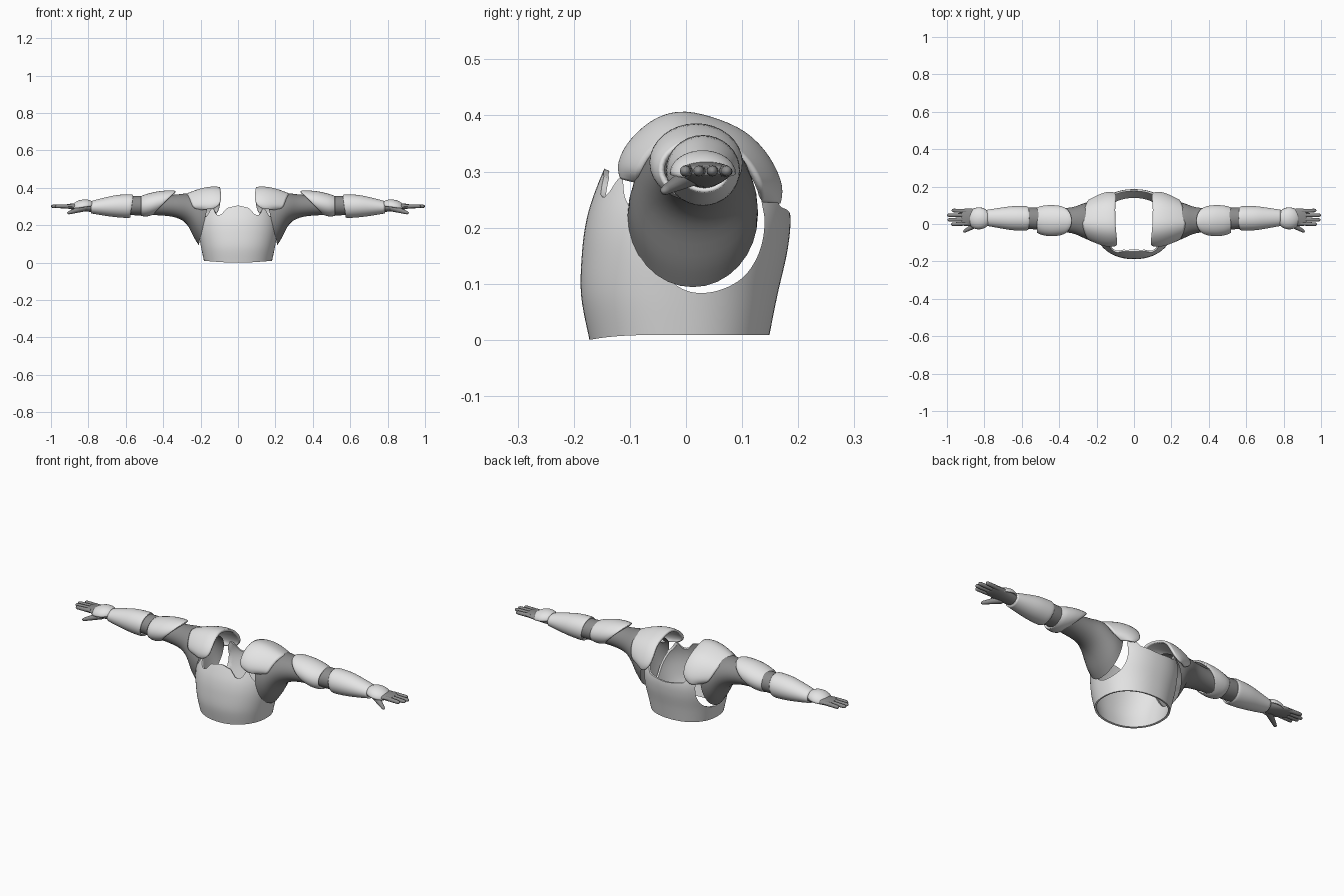
import bpy, bmesh, math
from mathutils import Vector

if "Cube" in bpy.data.objects:
    bpy.data.objects.remove(bpy.data.objects["Cube"])


def material(name, value):
    m = bpy.data.materials.new(name)
    m.diffuse_color = (value, value, value, 1)
    m.use_nodes = True
    m.node_tree.nodes["Principled BSDF"].inputs["Base Color"].default_value = m.diffuse_color
    return m


ARMOR = material("light grey armor", 0.78)
SUIT = material("dark grey undersuit", 0.26)


def spline(pts, n, closed=False):
    """Catmull-Rom through tuples of any length, n steps per span."""
    k, out = len(pts), []
    get = (lambda i: pts[i % k]) if closed else (lambda i: pts[max(0, min(k - 1, i))])
    for i in range(k if closed else k - 1):
        for s in range(n):
            t = s / n
            out.append(tuple(
                0.5 * (2 * b + (c - a) * t + (2 * a - 5 * b + 4 * c - d) * t * t
                       + (3 * b - a - 3 * c + d) * t ** 3)
                for a, b, c, d in zip(get(i - 1), get(i), get(i + 1), get(i + 2))))
    if not closed:
        out.append(tuple(pts[-1]))
    return out


def lerp(table, v):
    """Smooth-stepped lookup in a list of (key, value)."""
    for (a, p), (b, q) in zip(table, table[1:]):
        if v <= b:
            t = max(0, (v - a) / (b - a))
            return p + (q - p) * t * t * (3 - 2 * t)
    return table[-1][1]


def grid(name, rows, mat, wrap=True, caps=False, thick=0, subsurf=0, mirror=True):
    """Skin rows of points into a sheet or tube, with optional thickness and mirroring."""
    bm = bmesh.new()
    vs = [[bm.verts.new(p) for p in r] for r in rows]
    n = len(rows[0])
    for a, b in zip(vs, vs[1:]):
        for j in range(n if wrap else n - 1):
            k = (j + 1) % n
            bm.faces.new((a[j], a[k], b[k], b[j]))
    if caps:
        bm.faces.new(vs[0][::-1])
        bm.faces.new(vs[-1])
    return finish(name, bm, mat, thick, subsurf, mirror)


def finish(name, bm, mat, thick=0, subsurf=0, mirror=True):
    bmesh.ops.recalc_face_normals(bm, faces=bm.faces)
    me = bpy.data.meshes.new(name)
    bm.to_mesh(me)
    bm.free()
    me.materials.append(mat)
    ob = bpy.data.objects.new(name, me)
    bpy.context.collection.objects.link(ob)
    if subsurf:
        m = ob.modifiers.new("round", "SUBSURF")
        m.levels = m.render_levels = subsurf
    if thick:
        m = ob.modifiers.new("thickness", "SOLIDIFY")
        m.thickness, m.offset = thick, -1
    if mirror:
        ob.modifiers.new("other side", "MIRROR")
    select(ob)
    bpy.ops.object.shade_smooth_by_angle(angle=math.radians(40))
    return ob


def select(ob):
    bpy.ops.object.select_all(action='DESELECT')
    ob.select_set(True)
    bpy.context.view_layer.objects.active = ob


def limb(name, stations, mat, n=4, sides=32, **kw):
    """Tube along x. Stations are (x, cy, cz, ry, rz, lean), lean shifts x at the top."""
    rows = []
    for x, cy, cz, ry, rz, lean in spline(stations, n):
        rows.append([(x + lean * math.sin(a), cy + ry * math.cos(a), cz + rz * math.sin(a))
                     for a in (2 * math.pi * i / sides for i in range(sides))])
    return grid(name, rows, mat, **kw)


# Chest shell: hollow torso with a scalloped neckline
front_top = [(0, .305), (.045, .295), (.085, .255), (.10, .255), (.135, .295), (.3, .31)]
back_top = [(0, .225), (.08, .235), (.13, .285), (.3, .32)]
# (z, half width, front y, back y)
sections = spline([(0, .18, -.172, .147), (.08, .197, -.187, .163), (.16, .212, -.185, .181),
                   (.22, .214, -.176, .186), (.27, .205, -.16, .176), (.33, .185, -.135, .15)], 8)


def section(z):
    for p, q in zip(sections, sections[1:]):
        if z <= q[0]:
            t = (z - p[0]) / (q[0] - p[0])
            return [a + (b - a) * t for a, b in zip(p, q)]
    return sections[-1]


rows = []
for i in range(25):
    row = []
    for j in range(96):
        a = 2 * math.pi * j / 96
        c, s = math.cos(a), math.sin(a)
        top = lerp(front_top if s < 0 else back_top, abs(.2 * c))
        low = .009 * (1 - max(0, -s) ** 3)
        z = low + (top - low) * i / 24
        _, w, f, b = section(z)
        x = w * math.copysign(abs(c) ** .9, c)
        y = (f + b) / 2 + (b - f) / 2 * math.copysign(abs(s) ** .9, s)
        row.append((x, y, z))
    rows.append(row)
chest = grid("chest_shell", rows, ARMOR, thick=.01, mirror=False)

# Armholes: one prism cut through both sides
hole = spline([(-.112, .45), (-.112, .28), (-.10, .235), (-.075, .18), (-.04, .12), (0, .088),
               (.05, .086), (.10, .11), (.13, .155), (.14, .21), (.132, .27), (.12, .45)], 6)
bm = bmesh.new()
face = bm.faces.new([bm.verts.new((-.4, y, z)) for y, z in hole])
ext = bmesh.ops.extrude_face_region(bm, geom=[face])
bmesh.ops.translate(bm, vec=(.8, 0, 0),
                    verts=[v for v in ext["geom"] if isinstance(v, bmesh.types.BMVert)])
cutter = finish("armhole_cutter", bm, ARMOR, mirror=False)
cutter.hide_render = True
m = chest.modifiers.new("armholes", "BOOLEAN")
m.operation, m.solver, m.object = 'DIFFERENCE', 'EXACT', cutter
select(chest)
for mod in [m.name for m in chest.modifiers if m.type in {'SOLIDIFY', 'BOOLEAN'}]:
    bpy.ops.object.modifier_apply(modifier=mod)
bpy.data.objects.remove(cutter)
bpy.ops.object.shade_smooth_by_angle(angle=math.radians(40))

# Undersuit sleeve: flared and open at the torso, running to the wrist
limb("sleeve", [(.180, .012, .222, .116, .128, -.03), (.215, .014, .245, .112, .112, -.02),
                (.27, .018, .288, .092, .082, -.005), (.33, .02, .302, .07, .062, 0),
                (.42, .022, .306, .06, .053, 0), (.54, .03, .305, .058, .052, 0),
                (.64, .033, .305, .052, .048, 0), (.78, .033, .297, .033, .027, 0)], SUIT)

# Shoulder plate: saddle over the shoulder, stations are (y, z, inner x, outer x)
arch = [(-.122, .288, .135, .205), (-.128, .312, .10, .24), (-.112, .352, .09, .252),
        (-.068, .395, .093, .265), (-.015, .414, .098, .275), (.045, .404, .10, .272),
        (.11, .376, .10, .262), (.155, .328, .095, .25), (.178, .275, .105, .232),
        (.174, .243, .135, .195)]
rows = []
for y, z, x0, x1 in spline(arch, 2):
    row = []
    for i in range(9):
        v = i / 8
        k = 1 - .27 * v ** 1.8 - .05 * (1 - v) ** 4
        row.append((x0 + (x1 - x0) * v, .025 + (y - .025) * k, .25 + (z - .25) * k))
    rows.append(row)
grid("shoulder_plate", rows, ARMOR, wrap=False, thick=.012, subsurf=1)

# Upper arm plate: cuff with a slanted inner edge
limb("upper_arm_plate", [(.395, .018, .319, .076, .063, -.062), (.41, .018, .319, .081, .067, -.055),
                         (.45, .018, .315, .083, .067, -.03), (.49, .019, .308, .078, .061, -.01),
                         (.518, .021, .303, .068, .053, 0)], ARMOR, thick=.01)

# Forearm plate
limb("forearm_plate", [(.568, .030, .302, .062, .060, -.008), (.585, .030, .302, .066, .063, -.006),
                       (.65, .031, .302, .064, .059, -.002), (.72, .032, .299, .054, .047, 0),
                       (.785, .033, .296, .043, .033, 0)], ARMOR, thick=.008)

# Glove palm
limb("palm", [(.765, .033, .296, .033, .026, 0), (.82, .034, .297, .042, .023, 0),
              (.88, .036, .300, .047, .017, 0), (.915, .036, .301, .044, .011, 0),
              (.922, .036, .301, .036, .007, 0)], SUIT, sides=24, caps=True)


def digit(name, a, b, r0, r1):
    """Tapered finger with a rounded tip."""
    a, b = Vector(a), Vector(b)
    d = b - a
    q = d.to_track_quat('Z', 'Y')
    prof = [(0, r0), (.45, (r0 + r1) / 2), (.88, r1), (.95, r1 * .8), (.99, r1 * .4), (1, r1 * .1)]
    rows = [[a + d * t + q @ Vector((r * math.cos(k * math.pi / 6), r * math.sin(k * math.pi / 6), 0))
             for k in range(12)] for t, r in prof]
    grid(name, rows, SUIT, caps=True)


# Fingers and thumb
for i, (y0, y1, tip) in enumerate([(.003, -.002, .978), (.025, .022, .997),
                                   (.047, .047, 1.0), (.068, .073, .975)]):
    digit(f"finger_{i + 1}", (.89, y0, .301), (tip, y1, .301), .0115, .0095)
digit("thumb", (.825, .008, .292), (.912, -.042, .264), .019, .009)

# Hand plate: shallow dome on the back of the hand
rows = []
for i in range(9):
    e = math.pi / 2 * i / 8.2
    rows.append([(.83 + .064 * math.cos(e) * math.cos(a), .030 + .059 * math.cos(e) * math.sin(a),
                  .296 + .041 * math.sin(e) + .008 * math.cos(e) * -math.cos(a))
                 for a in (2 * math.pi * k / 32 for k in range(32))])
bm_rows = rows + [[(.83, .030, .337)] * 32]
plate = grid("hand_plate", bm_rows, ARMOR, thick=.006)
bm = bmesh.new()
bm.from_mesh(plate.data)
bmesh.ops.remove_doubles(bm, verts=bm.verts, dist=1e-5)
bm.to_mesh(plate.data)
bm.free()
